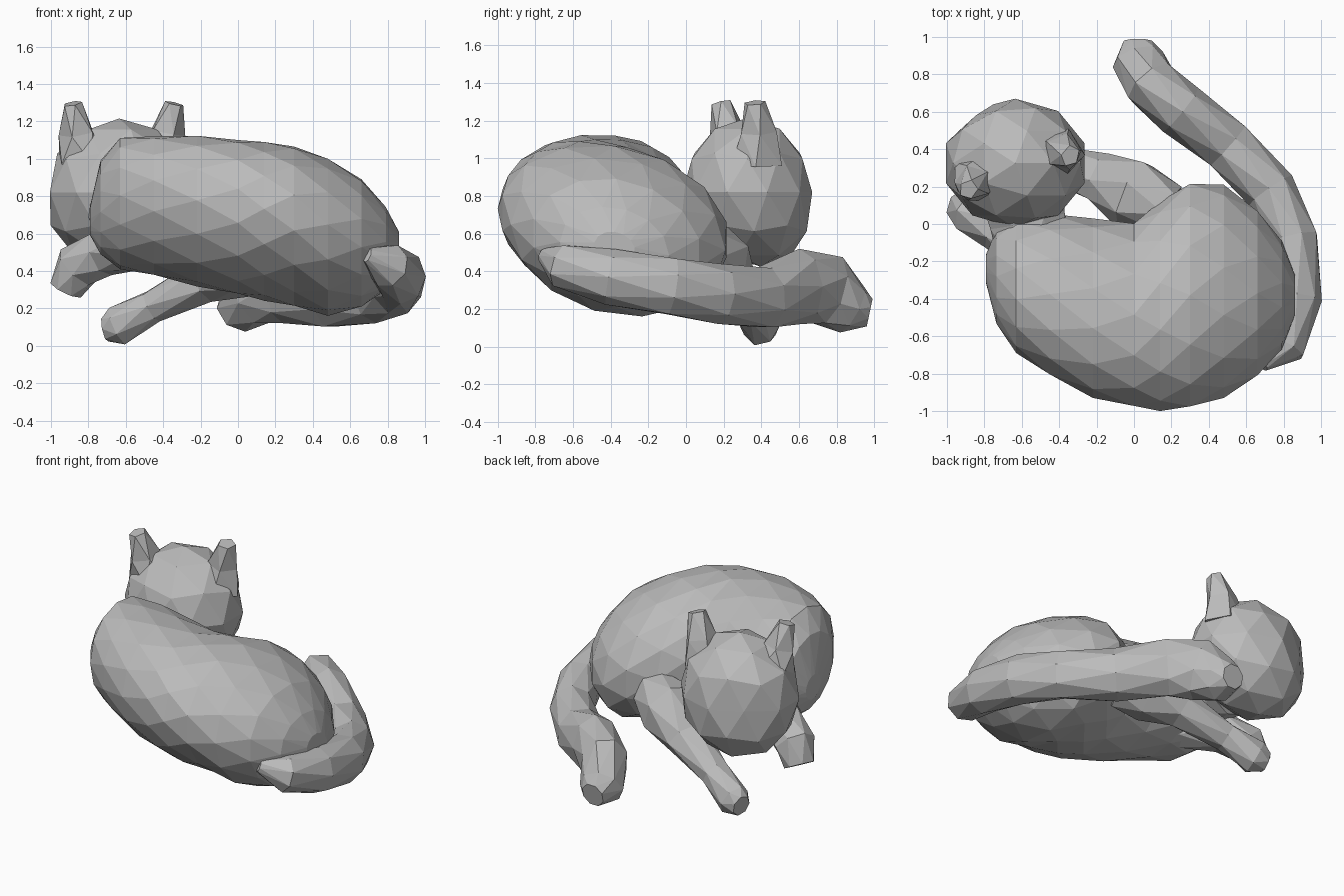
import bpy, bmesh
from math import sin, cos, tau
from mathutils import Vector

if "Cube" in bpy.data.objects:
    bpy.data.objects.remove(bpy.data.objects["Cube"], do_unlink=True)

# One plain clay colour
grey = bpy.data.materials.new("clay grey")
grey.use_nodes = True
colour = (0.5, 0.5, 0.5, 1)
grey.diffuse_color = colour
grey.node_tree.nodes["Principled BSDF"].inputs["Base Color"].default_value = colour


def finish(bm, name):
    """Make flat facets and add the part to the scene."""
    bmesh.ops.recalc_face_normals(bm, faces=bm.faces)
    bmesh.ops.triangulate(bm, faces=bm.faces, quad_method='SHORT_EDGE')
    mesh = bpy.data.meshes.new(name)
    bm.to_mesh(mesh)
    bm.free()
    mesh.materials.append(grey)
    obj = bpy.data.objects.new(name, mesh)
    bpy.context.collection.objects.link(obj)


def loft(name, sections, sides, axis=None, shear=0.0):
    """Skin oval sections (x, y, z, half width, half height) along a path."""
    bm = bmesh.new()
    centres = [Vector(s[:3]) for s in sections]
    rings = []
    for i, (c, s) in enumerate(zip(centres, sections)):
        ahead = centres[min(i + 1, len(centres) - 1)]
        behind = centres[max(i - 1, 0)]
        tangent = Vector(axis) if axis else (ahead - behind).normalized()
        side = tangent.cross(Vector((0, 0, 1))).normalized()
        up = side.cross(tangent)
        ring = []
        for k in range(sides):
            a = tau * (k + 0.5 * (i % 2)) / sides
            across = s[3] * cos(a)
            ring.append(bm.verts.new(c + side * across + up * (s[4] * sin(a) + shear * across)))
        rings.append(ring)
    # Staggered rings give alternating triangles
    for i, (lower, upper) in enumerate(zip(rings, rings[1:])):
        for k in range(sides):
            n = (k + 1) % sides
            a, b, c, d = lower[k], lower[n], upper[k], upper[n]
            pair = ((a, b, d), (a, d, c)) if i % 2 else ((a, b, c), (b, d, c))
            for tri in pair:
                bm.faces.new(tri)
    bm.faces.new(rings[0])
    bm.faces.new(rings[-1])
    finish(bm, name)


# Curled body, from the shoulders to the haunch
loft("body", [
    (-.79, -.24, .67, .08, .08), (-.735, -.28, .74, .26, .25),
    (-.63, -.32, .76, .37, .35), (-.45, -.375, .75, .44, .37),
    (-.22, -.45, .72, .48, .40), (0, -.485, .69, .50, .41),
    (.14, -.44, .665, .56, .42), (.30, -.38, .64, .61, .425),
    (.48, -.36, .58, .57, .415), (.66, -.37, .55, .45, .34),
    (.79, -.38, .52, .29, .22), (.86, -.38, .52, .11, .09)],
    14, axis=(1, 0, 0), shear=.12)

# Head: a faceted ball leaning to the chin, with a flattened face
bm = bmesh.new()
bmesh.ops.create_icosphere(bm, subdivisions=2, radius=1)
face_dir = Vector((-.62, .74, -.25)).normalized()
for v in bm.verts:
    v.co -= face_dir * max(0, v.co.dot(face_dir) - .88)
    x, y, z = v.co
    low = max(0, -z)
    v.co = (-.635 + .39 * x - .04 * low, .325 + .345 * y + .07 * low, .82 + .395 * z)
finish(bm, "head")

# Short neck between the shoulders and the head
loft("neck", [(-.54, -.12, .70, .20, .19), (-.57, .02, .71, .22, .20),
              (-.60, .16, .72, .22, .22)], 8)

# Broad-based, blunt-tipped ears
loft("right_ear", [(-.84, .25, 1.0, .14, .13), (-.86, .22, 1.14, .10, .10),
                   (-.885, .185, 1.295, .05, .055)], 5)
loft("left_ear", [(-.40, .38, .97, .14, .14), (-.38, .385, 1.14, .10, .10),
                  (-.34, .365, 1.295, .06, .05)], 5)

# Tucked front leg with its paw hanging down
loft("front_leg", [(-.52, -.18, .54, .14, .14), (-.72, -.02, .50, .13, .13),
                   (-.86, .06, .42, .13, .13), (-.92, .09, .30, .10, .09)], 7)

# Outstretched leg passing below the head
loft("stretched_leg", [(.20, .07, .48, .14, .17), (.0, .155, .45, .20, .20),
                       (-.18, .245, .34, .14, .12), (-.46, .335, .21, .095, .09),
                       (-.64, .40, .105, .10, .11), (-.71, .42, .09, .065, .07)], 7)

# Long limb wrapping round the side and ending behind
loft("curled_tail", [
    (.69, -.76, .485, .03, .04), (.80, -.66, .43, .12, .12),
    (.87, -.40, .37, .135, .15), (.85, -.08, .32, .14, .16),
    (.73, .18, .28, .14, .16), (.50, .42, .26, .15, .17),
    (.25, .61, .32, .15, .20), (.09, .75, .30, .15, .20),
    (.02, .88, .20, .14, .14), (.02, .975, .18, .08, .08)], 8)
